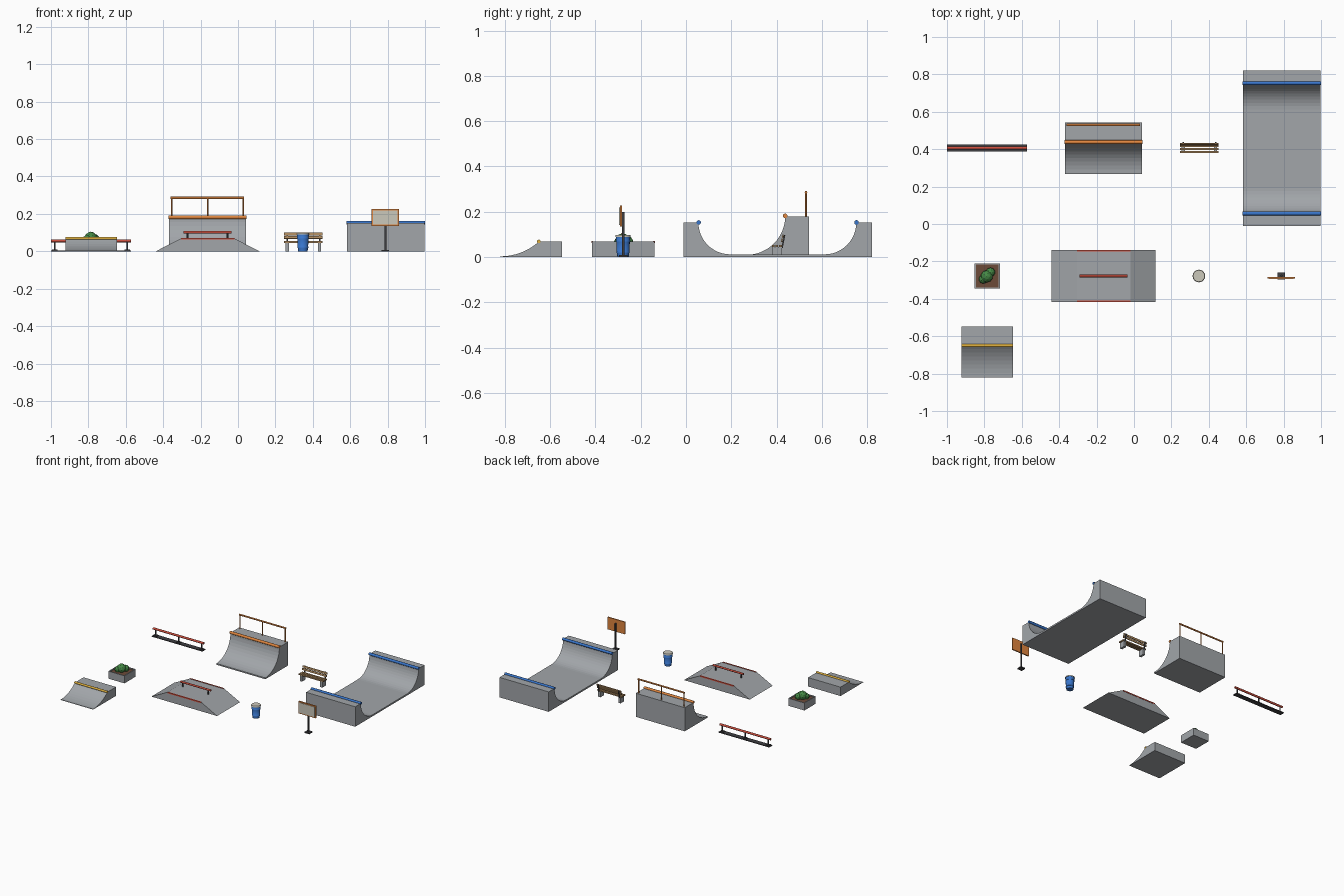
import bpy, bmesh, math
from mathutils import Vector, Matrix

if "Cube" in bpy.data.objects:
    bpy.data.objects.remove(bpy.data.objects["Cube"], do_unlink=True)


def material(name, r, g, b):
    m = bpy.data.materials.new(name)
    m.use_nodes = True
    m.diffuse_color = (r, g, b, 1)
    m.node_tree.nodes["Principled BSDF"].inputs["Base Color"].default_value = (r, g, b, 1)
    return m


concrete = material("concrete grey", 0.36, 0.38, 0.40)
red = material("rail red", 0.62, 0.08, 0.05)
blue = material("bright blue", 0.04, 0.18, 0.60)
orange = material("orange", 0.75, 0.24, 0.05)
yellow = material("yellow", 0.75, 0.44, 0.05)
wood = material("wood", 0.42, 0.25, 0.11)
soil = material("soil brown", 0.15, 0.07, 0.04)
green = material("leaf green", 0.06, 0.25, 0.06)
dark = material("dark metal", 0.05, 0.05, 0.055)
cream = material("cream", 0.60, 0.58, 0.50)


def finish(name, bm, mat, smooth=False):
    bmesh.ops.recalc_face_normals(bm, faces=bm.faces)
    me = bpy.data.meshes.new(name)
    bm.to_mesh(me)
    bm.free()
    me.materials.append(mat)
    ob = bpy.data.objects.new(name, me)
    bpy.context.collection.objects.link(ob)
    if smooth:
        bpy.ops.object.select_all(action="DESELECT")
        ob.select_set(True)
        bpy.context.view_layer.objects.active = ob
        bpy.ops.object.shade_smooth_by_angle(angle=math.radians(50))
    return ob


def box(name, mat, x, y, z, tilt=0):
    """Box from (min, max) pairs, optionally tilted about x."""
    bm = bmesh.new()
    size = [b - a for a, b in (x, y, z)]
    mid = [(a + b) / 2 for a, b in (x, y, z)]
    bmesh.ops.create_cube(bm, size=1, matrix=Matrix.Translation(mid)
                          @ Matrix.Rotation(tilt, 4, "X") @ Matrix.Diagonal((*size, 1)))
    return finish(name, bm, mat)


def rod(name, mat, start, end, r, sides=12):
    a, b = Vector(start), Vector(end)
    bm = bmesh.new()
    turn = (b - a).to_track_quat("Z", "Y").to_matrix().to_4x4()
    bmesh.ops.create_cone(bm, cap_ends=True, segments=sides, radius1=r, radius2=r,
                          depth=(b - a).length, matrix=Matrix.Translation((a + b) / 2) @ turn)
    return finish(name, bm, mat, True)


def extrude(name, mat, points, axis, lo, hi):
    """Sweep a side profile along x or y."""
    bm = bmesh.new()
    put = (lambda p, t: (t, p[0], p[1])) if axis == "x" else (lambda p, t: (p[0], t, p[1]))
    face = bm.faces.new([bm.verts.new(put(p, lo)) for p in points])
    out = bmesh.ops.extrude_face_region(bm, geom=[face])
    shift = Vector((hi - lo, 0, 0) if axis == "x" else (0, hi - lo, 0))
    bmesh.ops.translate(bm, vec=shift, verts=[v for v in out["geom"] if isinstance(v, bmesh.types.BMVert)])
    return finish(name, bm, mat)


def arc(y, z, r, start, end, n=12):
    """Points on a circle, angles in degrees."""
    angles = [math.radians(start + (end - start) * i / n) for i in range(n + 1)]
    return [(y + r * math.cos(a), z + r * math.sin(a)) for a in angles]


# Half pipe
profile = [(-0.012, 0), (-0.012, 0.152)]
profile += arc(0.195, 0.152, 0.14, 180, 270) + arc(0.612, 0.152, 0.14, 270, 360)
profile += [(0.822, 0.152), (0.822, 0)]
extrude("half_pipe", concrete, profile, "x", 0.583, 0.998)
for side, y in (("front", 0.056), ("back", 0.753)):
    rod("half_pipe_coping_" + side, blue, (0.581, y, 0.153), (1.0, y, 0.153), 0.01)

# Quarter pipe with guard rail
profile = [(0.268, 0)] + arc(0.268, 0.18, 0.17, 270, 360) + [(0.543, 0.18), (0.543, 0)]
extrude("quarter_pipe", concrete, profile, "x", -0.37, 0.043)
rod("quarter_pipe_coping", orange, (-0.372, 0.438, 0.182), (0.045, 0.438, 0.182), 0.01)
rod("guard_rail", orange, (-0.36, 0.53, 0.286), (0.033, 0.53, 0.286), 0.006)
for i, x in enumerate((-0.355, -0.163, 0.028)):
    rod(f"guard_post_{i + 1}", orange, (x, 0.53, 0.178), (x, 0.53, 0.286), 0.004)

# Launch ramp
R = 0.255
sweep = math.degrees(math.acos(1 - 0.065 / R))
profile = [(-0.822, 0)] + arc(-0.82, R + 0.003, R, 270, 270 + sweep, 8) + [(-0.547, 0.068), (-0.547, 0)]
extrude("launch_ramp", concrete, profile, "x", -0.921, -0.647)
rod("launch_ramp_coping", yellow, (-0.922, -0.65, 0.069), (-0.646, -0.65, 0.069), 0.008)

# Funbox with edge strips and rail
extrude("funbox", concrete, [(-0.44, 0), (-0.306, 0.068), (-0.018, 0.068), (0.115, 0)], "y", -0.416, -0.14)
for side, y in (("front", -0.414), ("back", -0.142)):
    box("funbox_edge_" + side, red, (-0.304, -0.02), (y - 0.004, y + 0.004), (0.062, 0.071))
rod("funbox_rail", red, (-0.291, -0.278, 0.102), (-0.034, -0.278, 0.102), 0.007)
for side, x in (("right", -0.27), ("left", -0.056)):
    rod("funbox_rail_post_" + side, dark, (x, -0.278, 0.066), (x, -0.278, 0.1), 0.005)

# Flat rail
box("flat_rail_base", dark, (-1.0, -0.572), (0.388, 0.426), (0, 0.005))
rod("flat_rail_bar", red, (-1.0, 0.407, 0.056), (-0.572, 0.407, 0.056), 0.008)
for i, x in enumerate((-0.98, -0.786, -0.592)):
    rod(f"flat_rail_post_{i + 1}", dark, (x, 0.407, 0.004), (x, 0.407, 0.052), 0.005)
    box(f"flat_rail_foot_{i + 1}", dark, (x - 0.014, x + 0.014), (0.393, 0.421), (0.004, 0.01))

# Bench
for i in range(3):
    y = 0.379 + i * 0.016
    box(f"bench_seat_slat_{i + 1}", wood, (0.246, 0.453), (y, y + 0.012), (0.045, 0.054))
for i, (y, z) in enumerate(((0.424, 0.067), (0.428, 0.085))):
    box(f"bench_back_slat_{i + 1}", wood, (0.246, 0.453), (y - 0.003, y + 0.003), (z, z + 0.014), -0.2)
for side, x in (("right", 0.264), ("left", 0.436)):
    box("bench_leg_" + side, concrete, (x - 0.009, x + 0.009), (0.381, 0.423), (0, 0.045))
    box("bench_back_support_" + side, dark, (x - 0.004, x + 0.004), (0.427, 0.433), (0.04, 0.098), -0.2)


# Litter bin: turned profile with raised bands
def lathe(name, mat, points, x, y, sides=16):
    bm = bmesh.new()
    rings = [[bm.verts.new((x + r * math.cos(2 * math.pi * i / sides),
                            y + r * math.sin(2 * math.pi * i / sides), z)) for i in range(sides)]
             for r, z in points]
    for low, high in zip(rings, rings[1:]):
        for i in range(sides):
            j = (i + 1) % sides
            bm.faces.new((low[i], low[j], high[j], high[i]))
    bm.faces.new(rings[0])
    bm.faces.new(rings[-1])
    return finish(name, bm, mat, True)


lathe("bin_body", blue, [(0.025, 0), (0.027, 0.018), (0.029, 0.019), (0.029, 0.024), (0.028, 0.025),
                         (0.030, 0.066), (0.032, 0.067), (0.032, 0.074), (0.031, 0.075), (0.032, 0.09)],
      0.347, -0.278)
lathe("bin_lid", cream, [(0.034, 0.089), (0.034, 0.094), (0.031, 0.098)], 0.347, -0.278)

# Notice board
box("sign_base", dark, (0.768, 0.808), (-0.296, -0.258), (0, 0.008))
rod("sign_post", dark, (0.788, -0.277, 0.006), (0.788, -0.277, 0.2), 0.006)
box("sign_board", orange, (0.715, 0.861), (-0.292, -0.283), (0.134, 0.227))
box("sign_face", cream, (0.723, 0.853), (-0.295, -0.291), (0.142, 0.219))

# Planter: box with a recessed bed
planter = box("planter", concrete, (-0.852, -0.716), (-0.346, -0.21), (0, 0.057))
planter.data.materials.append(soil)
bm = bmesh.new()
bm.from_mesh(planter.data)
top = max(bm.faces, key=lambda f: f.calc_center_median().z)
bmesh.ops.inset_region(bm, faces=[top], thickness=0.011)
bed = bmesh.ops.extrude_face_region(bm, geom=[top])["geom"]
bmesh.ops.translate(bm, vec=(0, 0, -0.007), verts=[v for v in bed if isinstance(v, bmesh.types.BMVert)])
for f in bed:
    if isinstance(f, bmesh.types.BMFace):
        f.material_index = 1
if top.is_valid:
    bmesh.ops.delete(bm, geom=[top], context="FACES_ONLY")
bm.to_mesh(planter.data)
bm.free()

# Faceted shrub
for i, (x, y, z, r) in enumerate(((-0.787, -0.280, 0.072, 0.033), (-0.767, -0.258, 0.068, 0.025),
                                  (-0.806, -0.295, 0.064, 0.024))):
    bm = bmesh.new()
    bmesh.ops.create_icosphere(bm, subdivisions=2, radius=r, matrix=Matrix.Translation((x, y, z)))
    finish(f"shrub_clump_{i + 1}", bm, green)
